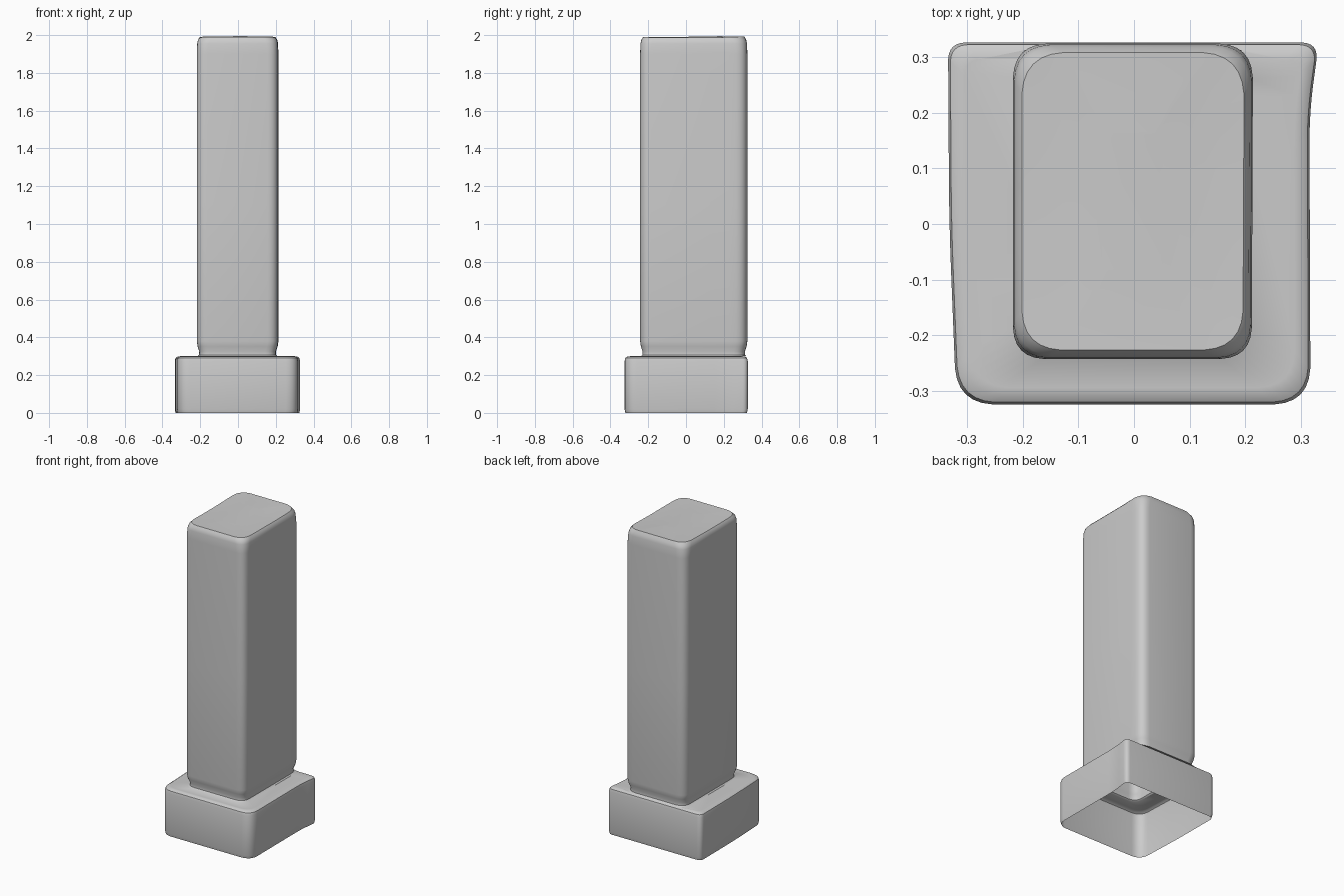
import bpy, bmesh, math
from mathutils import Vector

if "Cube" in bpy.data.objects:
    bpy.data.objects.remove(bpy.data.objects["Cube"])

# Corner positions with rounding radius, counter-clockwise from front left
BASE = [(-0.32, -0.325, 0.065), (0.318, -0.325, 0.065), (0.316, 0.2, 0.05),
        (0.333, 0.327, 0.03), (-0.335, 0.327, 0.03), (-0.333, 0.0, 0.08)]
SHAFT = [(-0.218, -0.243, 0.055), (0.212, -0.243, 0.055), (0.214, 0.18, 0.05),
         (0.214, 0.325, 0.06), (-0.218, 0.325, 0.06), (-0.218, 0.0, 0.05)]
STEPS = 6


def outline(corners, inset, extra_radius=0.0):
    """Rounded closed outline, shrunk by inset on every side."""
    xs = [c[0] for c in corners]
    ys = [c[1] for c in corners]
    cx, cy = (min(xs) + max(xs)) / 2, (min(ys) + max(ys)) / 2
    hx, hy = (max(xs) - min(xs)) / 2, (max(ys) - min(ys)) / 2
    pts = [Vector((cx + (x - cx) * (1 - inset / hx), cy + (y - cy) * (1 - inset / hy)))
           for x, y, r in corners]
    result = []
    for i, p in enumerate(pts):
        r = corners[i][2] + extra_radius
        a = p + (pts[i - 1] - p).normalized() * r
        b = p + (pts[(i + 1) % len(pts)] - p).normalized() * r
        for k in range(STEPS + 1):
            t = k / STEPS
            result.append(a * (1 - t) ** 2 + p * (0.9 * 2 * t * (1 - t))
                          + (a + b) / 2 * (0.1 * 2 * t * (1 - t)) + b * t * t)
    return result


def top_height(x, y):
    """Gently uneven top of the shaft."""
    return (1.986 + 0.011 * math.exp(-(x / 0.09) ** 2) * (0.5 + y)
            + 0.006 * (y / 0.3) ** 2)


# Cross-sections from the open bottom edge up: outline, inset, height, extra rounding
SECTIONS = [
    (BASE, 0.004, 0.0, 0), (BASE, 0.0, 0.02, 0), (BASE, 0.0, 0.275, 0),
    (BASE, 0.004, 0.291, 0), (BASE, 0.016, 0.299, 0), (BASE, 0.03, 0.3, 0),
    (SHAFT, 0.004, 0.3, 0), (SHAFT, 0.012, 0.307, 0), (SHAFT, 0.013, 0.325, 0),
    (SHAFT, 0.004, 0.352, 0), (SHAFT, 0.0, 0.38, 0), (SHAFT, 0.0, 1.1, 0),
    (SHAFT, 0.0, 1.9, 0), (SHAFT, 0.002, 1.955, 0.005), (SHAFT, 0.006, 1.975, 0.01),
    (SHAFT, 0.016, None, 0.015), (SHAFT, 0.06, None, 0), (SHAFT, 0.11, None, -0.02),
    (SHAFT, 0.16, None, -0.04),
]

# Open-bottomed shell
bm = bmesh.new()
previous = None
for corners, inset, z, extra in SECTIONS:
    ring = []
    for p in outline(corners, inset, extra):
        h = top_height(p.x, p.y) if z is None else z
        ring.append(bm.verts.new((p.x, p.y, h)))
    if previous:
        n = len(ring)
        for i in range(n):
            j = (i + 1) % n
            bm.faces.new((previous[i], previous[j], ring[j], ring[i]))
    previous = ring
bm.faces.new(previous)

mesh = bpy.data.meshes.new("pillar_with_base")
bm.to_mesh(mesh)
bm.free()
pillar = bpy.data.objects.new("pillar_with_base", mesh)
bpy.context.collection.objects.link(pillar)

# Smooth shading with the sharp ledge kept
bpy.context.view_layer.objects.active = pillar
pillar.select_set(True)
bpy.ops.object.shade_smooth_by_angle(angle=math.radians(40))
